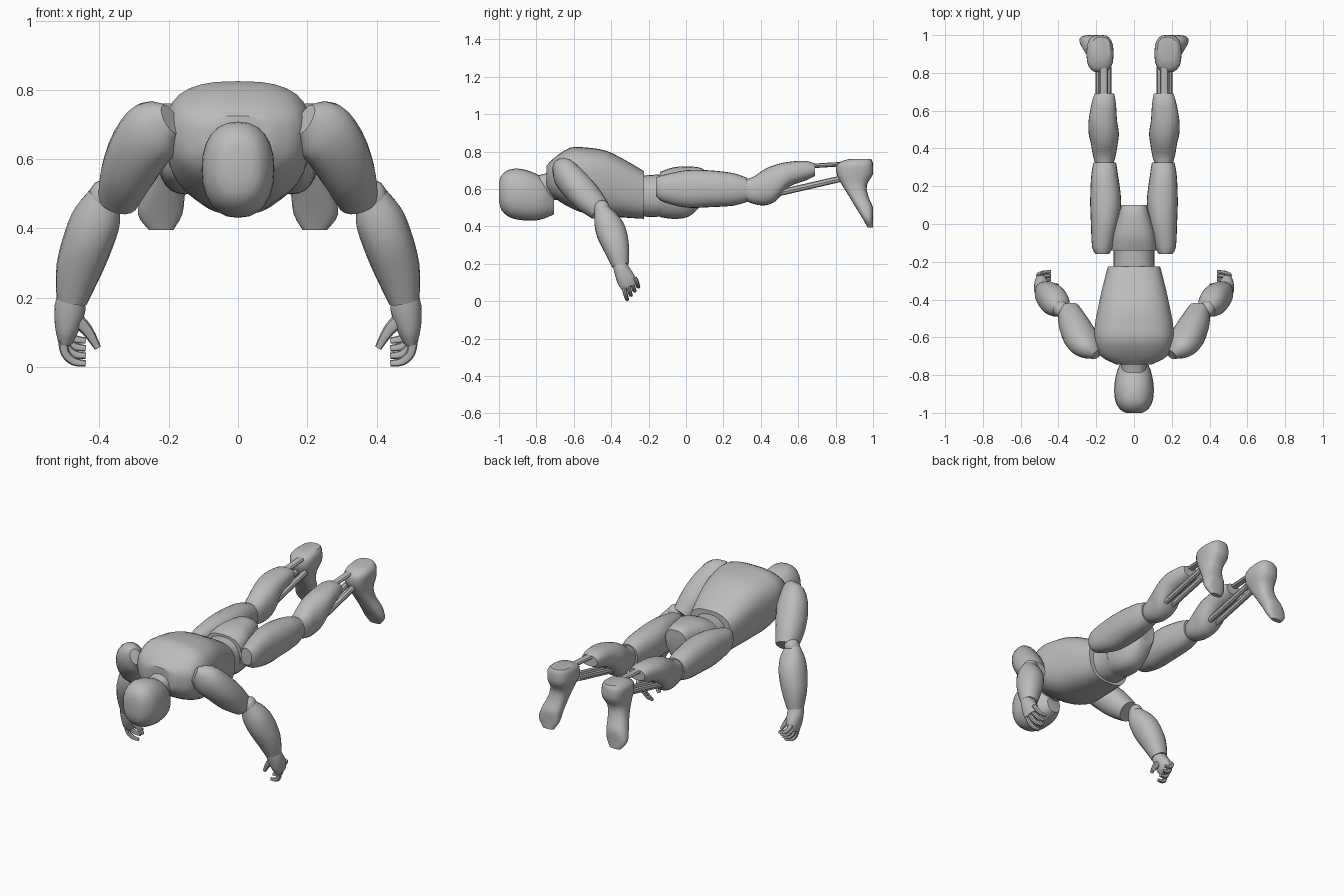
import bpy, bmesh, math
from mathutils import Vector

grey = bpy.data.materials.new("plain_grey")
grey.diffuse_color = (0.5, 0.5, 0.5, 1)


def spline(rows, steps=3):
    """Catmull-Rom interpolation through rows of equal length."""
    out = []
    for i in range(len(rows) - 1):
        a, b, c, d = (rows[max(i - 1, 0)], rows[i], rows[i + 1],
                      rows[min(i + 2, len(rows) - 1)])
        for s in range(steps):
            t = s / steps
            out.append([0.5 * (2 * q + (r - p) * t + (2 * p - 5 * q + 4 * r - w) * t * t
                               + (3 * q - p - 3 * r + w) * t ** 3)
                        for p, q, r, w in zip(a, b, c, d)])
    return out + [list(rows[-1])]


def skin(name, rings, mirror):
    """Join rings of points into a closed, smooth part."""
    bm = bmesh.new()
    loops = [[bm.verts.new(p) for p in ring] for ring in rings]
    n = len(loops[0])
    for a, b in zip(loops, loops[1:]):
        for k in range(n):
            bm.faces.new((a[k], a[(k + 1) % n], b[(k + 1) % n], b[k]))
    bm.faces.new(loops[0])
    bm.faces.new(loops[-1])
    bmesh.ops.recalc_face_normals(bm, faces=bm.faces[:])
    me = bpy.data.meshes.new(name)
    bm.to_mesh(me)
    bm.free()
    me.materials.append(grey)
    ob = bpy.data.objects.new(name, me)
    bpy.context.collection.objects.link(ob)
    if mirror:
        ob.modifiers.new("mirror", "MIRROR")
    bpy.ops.object.select_all(action='DESELECT')
    ob.select_set(True)
    bpy.context.view_layer.objects.active = ob
    bpy.ops.object.shade_smooth_by_angle(angle=math.radians(40))
    return ob


def outline(n, p):
    """Unit superellipse."""
    pts = []
    for k in range(n):
        c, s = math.cos(math.tau * k / n), math.sin(math.tau * k / n)
        pts.append((math.copysign(abs(c) ** (2 / p), c), math.copysign(abs(s) ** (2 / p), s)))
    return pts


def body(name, rows, mirror=False, p=2.3, n=24, taper=0.0):
    """Rings across y: (y, centre x, half width, bottom z, top z)."""
    rings = []
    for y, x, w, lo, hi in spline(rows):
        rings.append([(x + w * c * (1 + taper * s), y, (lo + hi) / 2 + (hi - lo) / 2 * s)
                      for c, s in outline(n, p)])
    return skin(name, rings, mirror)


def limb(name, rows, p=2.2, n=18, mirror=True):
    """Rings along a path: (x, y, z, radius across, radius in depth)."""
    rows = spline(rows)
    rings = []
    for i, r in enumerate(rows):
        t = (Vector(rows[min(i + 1, len(rows) - 1)][:3]) - Vector(rows[max(i - 1, 0)][:3])).normalized()
        v = (Vector((0, 1, 0.01)) - t * t.dot(Vector((0, 1, 0.01)))).normalized()
        u = v.cross(t)
        rings.append([Vector(r[:3]) + u * c * r[3] + v * s * r[4] for c, s in outline(n, p)])
    return skin(name, rings, mirror)


# head and neck
body("head", [(-1.0, 0, .04, .535, .635), (-.985, 0, .07, .485, .675), (-.94, 0, .098, .447, .705),
              (-.87, 0, .105, .432, .705), (-.80, 0, .095, .432, .68), (-.75, 0, .078, .445, .645),
              (-.705, 0, .045, .465, .57)])
body("neck", [(-.80, 0, .065, .53, .67), (-.73, 0, .068, .54, .69), (-.64, 0, .08, .54, .73)])

# torso, waist and hips
body("torso", [(-.745, 0, .09, .60, .725), (-.70, 0, .175, .55, .77), (-.62, 0, .205, .50, .82),
               (-.54, 0, .207, .47, .822), (-.43, 0, .187, .455, .805), (-.33, 0, .165, .447, .757),
               (-.225, 0, .138, .44, .695)], p=2.7, n=32, taper=.06)
body("waist", [(-.26, 0, .112, .455, .67), (-.18, 0, .108, .45, .675), (-.11, 0, .112, .455, .68)])
body("hips", [(-.14, 0, .115, .45, .69), (-.07, 0, .112, .44, .715), (.01, 0, .092, .45, .72),
              (.07, 0, .074, .50, .715), (.10, 0, .064, .55, .70)], p=2.6, taper=.15)

# legs, mirrored
body("thigh", [(-.16, .167, .035, .56, .66), (-.12, .167, .055, .53, .675), (0, .155, .073, .50, .70),
               (.12, .15, .082, .502, .70), (.25, .155, .072, .51, .685), (.325, .155, .06, .53, .66)], True)
body("calf", [(.31, .157, .045, .54, .65), (.36, .157, .06, .52, .665), (.42, .157, .07, .512, .705),
              (.48, .16, .08, .535, .73), (.55, .165, .075, .61, .745), (.64, .16, .064, .645, .75),
              (.69, .157, .052, .67, .735)], True)
for x in (.137, .187):
    limb("shin_rod", [(x, .46, .57, .017, .017), (x, .83, .655, .017, .017)], n=8)
limb("heel_tendon", [(.16, .66, .722, .022, .012), (.16, .87, .735, .022, .012)], n=8)

# feet hanging toe down: (z, front y, back y, centre x, half width)
foot = []
for z, y0, y1, x, w in spline([(.76, .87, .99, .175, .05), (.735, .81, 1.0, .18, .07), (.68, .805, 1.0, .18, .07),
                               (.62, .835, .967, .188, .058), (.56, .872, .975, .20, .056),
                               (.50, .908, 1.0, .215, .062), (.44, .945, 1.0, .225, .064),
                               (.395, .97, 1.0, .222, .035)]):
    foot.append([(x + w * c, min((y0 + y1) / 2 + (y1 - y0) / 2 * s, 1.0), z) for c, s in outline(20, 2.6)])
skin("foot", foot, True)

# arms, mirrored
limb("upper_arm", [(.195, -.69, .715, .045, .03), (.235, -.655, .69, .088, .065), (.28, -.605, .635, .09, .08),
                   (.32, -.53, .555, .078, .08), (.345, -.46, .485, .06, .06)])
limb("elbow", [(.375, -.45, .535, .015, .015), (.38, -.45, .52, .035, .035), (.39, -.45, .49, .042, .042),
               (.40, -.445, .46, .035, .035), (.405, -.44, .445, .015, .015)])
limb("forearm", [(.39, -.455, .50, .04, .035), (.405, -.43, .44, .068, .065), (.43, -.40, .37, .073, .08),
                 (.46, -.37, .28, .066, .068), (.48, -.35, .19, .045, .045)])
limb("hand", [(.482, -.36, .215, .036, .036), (.485, -.345, .17, .045, .042), (.493, -.32, .115, .036, .05),
              (.498, -.305, .075, .022, .042)])
for i in range(4):
    y, z = -.335 + .02 * i, .022 * i
    limb("finger", [(.505, y, .085 + z * .6, .015, .012), (.50, y + .01, .042 + z, .013, .012),
                    (.475, y + .018, .016 + z, .012, .011), (.44, y + .022, .010 + z, .009, .009)], n=8)
limb("thumb", [(.47, -.345, .14, .022, .02), (.435, -.335, .105, .017, .016), (.405, -.325, .055, .01, .01)], n=8)
